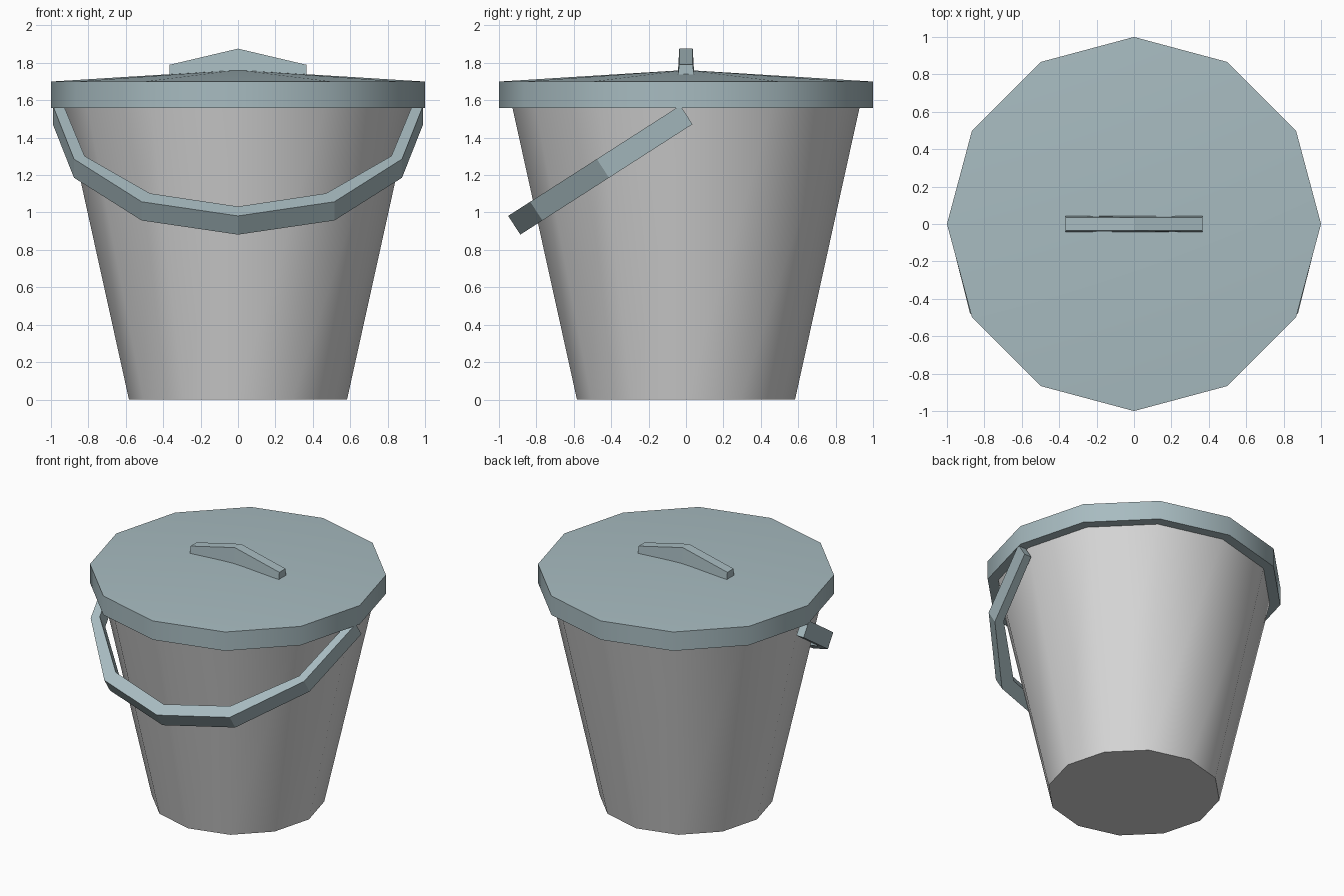
import bpy, bmesh, math

if "Cube" in bpy.data.objects:
    bpy.data.objects.remove(bpy.data.objects["Cube"])

SIDES = 12


def material(name, rgb):
    m = bpy.data.materials.new(name)
    m.diffuse_color = (*rgb, 1)
    m.use_nodes = True
    m.node_tree.nodes["Principled BSDF"].inputs["Base Color"].default_value = m.diffuse_color
    return m


grey = material("light_grey", (0.68, 0.68, 0.68))
blue = material("blue_grey", (0.39, 0.50, 0.53))


def make_object(name, bm, mat, smooth=False):
    bmesh.ops.recalc_face_normals(bm, faces=bm.faces[:])
    me = bpy.data.meshes.new(name)
    bm.to_mesh(me)
    bm.free()
    me.materials.append(mat)
    ob = bpy.data.objects.new(name, me)
    bpy.context.collection.objects.link(ob)
    if smooth:
        bpy.ops.object.select_all(action='DESELECT')
        ob.select_set(True)
        bpy.context.view_layer.objects.active = ob
        bpy.ops.object.shade_smooth_by_angle(angle=math.radians(35))
    return ob


def lathe(name, profile, mat, apex=None):
    """Stack 12-sided rings of (radius, z); the top closes flat or to an apex."""
    bm = bmesh.new()
    rings = []
    for r, z in profile:
        rings.append([bm.verts.new((r * math.cos(a), r * math.sin(a), z))
                      for a in (2 * math.pi * i / SIDES for i in range(SIDES))])
    for lo, hi in zip(rings, rings[1:]):
        for i in range(SIDES):
            j = (i + 1) % SIDES
            bm.faces.new((lo[i], lo[j], hi[j], hi[i]))
    bm.faces.new(rings[0])
    if apex is None:
        bm.faces.new(rings[-1])
    else:
        tip = bm.verts.new((0, 0, apex))
        for i in range(SIDES):
            bm.faces.new((rings[-1][i], rings[-1][(i + 1) % SIDES], tip))
    return make_object(name, bm, mat, smooth=True)


def sweep(name, sections, mat):
    """Bridge a row of four-cornered cross-sections and cap the ends."""
    bm = bmesh.new()
    rows = [[bm.verts.new(p) for p in s] for s in sections]
    for a, b in zip(rows, rows[1:]):
        for i in range(4):
            j = (i + 1) % 4
            bm.faces.new((a[i], a[j], b[j], b[i]))
    bm.faces.new(rows[0])
    bm.faces.new(rows[-1])
    return make_object(name, bm, mat)


# Tapered bucket and shallow conical lid
lathe("bucket_body", [(0.583, 0), (0.93, 1.57)], grey)
lathe("lid", [(1.0, 1.56), (1.0, 1.70)], blue, apex=1.762)

# Ridge-shaped grip on the lid
sweep("lid_grip", [[(x, -0.045, 1.72), (x, 0.045, 1.72),
                    (x, 0.036, top), (x, -0.036, top)]
                   for x, top in ((-0.365, 1.79), (0, 1.876), (0.365, 1.79))], blue)

# Half-ring carrying handle, tilted down to the front:
# (outer x, outer reach, inner x, inner reach) from pivot to middle
half = [(0.99, 0.0, 0.932, 0.0), (0.877, 0.53, 0.82, 0.50),
        (0.515, 0.953, 0.47, 0.87), (0.0, 1.093, 0.0, 1.0)]
path = half + [(-a, b, -c, d) for a, b, c, d in half[-2::-1]]


def tilted(x, reach, side):
    return (x, 0.002 - 0.842 * reach + 0.0325 * side,
            1.522 - 0.54 * reach - 0.05 * side)


sweep("carry_handle", [[tilted(ox, orr, -1), tilted(ox, orr, 1),
                        tilted(ix, ir, 1), tilted(ix, ir, -1)]
                       for ox, orr, ix, ir in path], blue)
